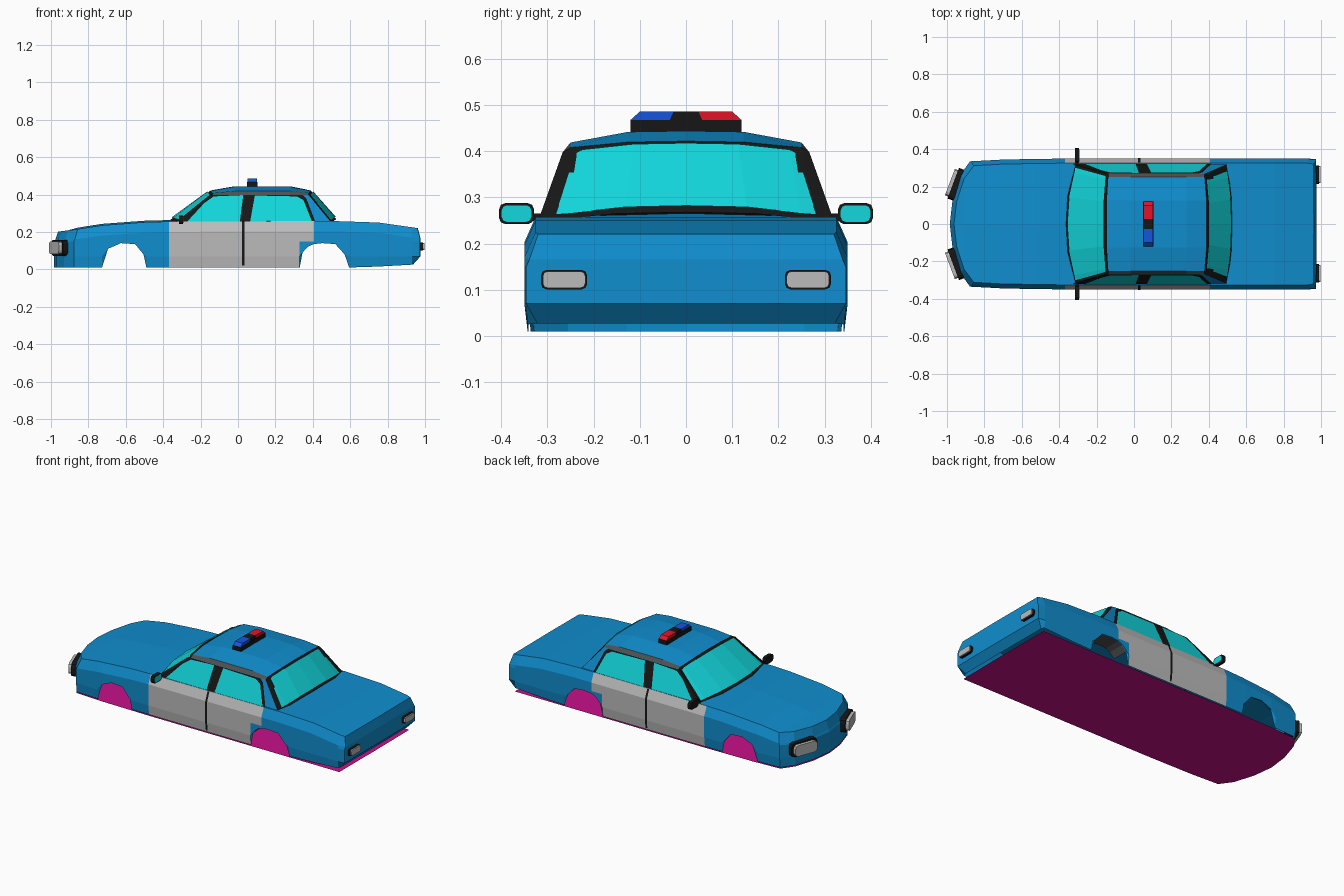
import bpy, bmesh, math
from mathutils import Vector

if "Cube" in bpy.data.objects:
    bpy.data.objects.remove(bpy.data.objects["Cube"])

COL = dict(blue=(.005, .27, .62), cyan=(.006, .68, .72), black=(.008, .008, .008),
           trim=(.08, .08, .08), grey=(.5, .5, .5), floor=(.58, .005, .25),
           red=(.75, .007, .02), lamp=(.008, .09, .72))
MAT = {}
for n, c in COL.items():
    MAT[n] = bpy.data.materials.new(n)
    MAT[n].diffuse_color = (*c, 1)


def part(name, verts, faces, mats, ids=None, mirror=True, centre=(0, 0, .15)):
    """Mesh from points, optionally mirrored over y, faces turned outward."""
    bm = bmesh.new()
    for s in ((1, -1) if mirror else (1,)):
        vs = [bm.verts.new((x, y * s, z)) for x, y, z in verts]
        for i, f in enumerate(faces):
            bm.faces.new([vs[k] for k in f]).material_index = ids[i] if ids else 0
    bmesh.ops.remove_doubles(bm, verts=bm.verts, dist=.0008)
    c = Vector(centre)
    for f in bm.faces:
        f.normal_update()
        if f.normal.dot(f.calc_center_median() - c) < 0:
            f.normal_flip()
    me = bpy.data.meshes.new(name)
    bm.to_mesh(me)
    bm.free()
    for m in mats:
        me.materials.append(MAT[m])
    ob = bpy.data.objects.new(name, me)
    bpy.context.collection.objects.link(ob)
    return ob


def grid(name, cols, mats, pick=None, **kw):
    """Loft through columns of equally many points."""
    n = len(cols[0])
    faces, ids = [], []
    for i in range(len(cols) - 1):
        for j in range(n - 1):
            a = i * n + j
            faces.append((a, a + 1, a + n + 1, a + n))
            ids.append(pick(i, j) if pick else 0)
    return part(name, [p for c in cols for p in c], faces, mats, ids, **kw)


def box(name, loc, size, mat, rot=0, bevel=0, axis='X'):
    """Box whose four edges along x are chamfered."""
    bm = bmesh.new()
    bmesh.ops.create_cube(bm, size=1)
    for v in bm.verts:
        v.co = Vector([a * b for a, b in zip(v.co, size)])
    if bevel:
        es = [e for e in bm.edges if abs(e.verts[0].co.x - e.verts[1].co.x) > 1e-5]
        bmesh.ops.bevel(bm, geom=es, offset=bevel, segments=2, profile=.5, affect='EDGES')
    me = bpy.data.meshes.new(name)
    bm.to_mesh(me)
    bm.free()
    me.materials.append(MAT[mat])
    ob = bpy.data.objects.new(name, me)
    ob.location, ob.rotation_euler.z = loc, rot
    bpy.context.collection.objects.link(ob)


TOPS = [(-1, .2), (-.877, .215), (-.73, .235), (-.5, .252), (-.35, .256),
        (.52, .258), (.76, .25), (.93, .225), (1, .218)]


def top(x):
    for (a, p), (b, q) in zip(TOPS, TOPS[1:]):
        if x <= b:
            return p + (q - p) * (x - a) / (b - a)


# Lower body: columns (x, half width, bottom z) run round the plan outline
plan = [(-.985, 0, .01), (-.97, .13, .01), (-.93, .26, .01), (-.877, .335, .01),
        (-.727, .343, .01), (-.695, .345, .11), (-.626, .346, .14), (-.55, .347, .135),
        (-.505, .348, .08), (-.49, .348, .01), (-.37, .35, .01), (0, .35, .01),
        (.33, .35, .01), (.345, .35, .09), (.375, .35, .122), (.405, .35, .135),
        (.45, .35, .14), (.52, .35, .135), (.57, .35, .08), (.594, .35, .01),
        (.75, .35, .015), (.93, .35, .025), (.974, .346, .027), (.976, 0, .027)]
cols = []
for x, w, b in plan:
    t = top(x)
    fy = (.98, 1, 1, 1, .93)
    fx = (1,) * 5
    if x < -.85:
        fx = (1, 1, 1, .995, .977)
    elif x > .95:
        fx, fy = (.96, 1, 1, 1, .985), (.93, 1, 1, .98, .925)
    zs = (b, max(b, .07), max(b, min(.15, t - .065)), t - .055, t)
    c = [(x * p, w * q, z) for p, q, z in zip(fx, fy, zs)]
    cols.append(c + [(x * fx[4], 0, t + (.008 if -.9 < x < .4 else 0))])


def door(i, j):
    x = (plan[i][0] + plan[i + 1][0]) / 2
    return int((-.37 < x < .33 and j < 4) or (.33 < x < .405 and j in (2, 3)))


grid("car_body", cols, ["blue", "grey"], door)

# Floor pan
edge = [(x * (.96 if abs(x) > .95 and x > 0 else 1), w * .98) for x, w, b in plan]
outline = edge + [(x, -w) for x, w in edge[-2:0:-1]]
part("floor_pan", [(x, y, .003) for x, y in outline], [range(len(outline))], ["floor"], mirror=False)

# Rear wheel well liners
arch = [(x, b) for x, w, b in plan[13:18]]
grid("wheel_well_liner", [[(x, .345, z), (x, .24, z)] for x, z in arch], ["trim"],
     centre=(.45, .3, .5))

# Cabin: roof and sides
def rib(xt, xe, xb, drop):
    return [(xt, 0, .444 - drop), (xt, .125, .442 - drop), (xe, .25, .419 - drop * .5),
            (xe, .267, .398), (xb, .32, .25)]


ribs = [rib(-.145, -.137, -.32, .022), rib(-.02, -.02, -.02, 0),
        rib(.28, .28, .3, 0), rib(.388, .378, .5, .022)]
grid("cabin", ribs, ["blue", "trim"], lambda i, j: int(j == 2))


# Windscreen and rear window: dark surround with glass over it
def screen(name, bot, tp, out, sy):
    for nm, mat, v0, v1, s, off in ((name + "_surround", "black", 0, 1, 1, 0),
                                    (name + "_glass", "cyan", .06, .94, sy, .005)):
        c = []
        for b, t in zip(bot, tp):
            b, t = Vector(b), Vector(t)
            pair = [b.lerp(t, v) for v in (v0, v1)]
            c.append([(p.x + out * off, p.y * s, p.z + off) for p in pair])
        grid(nm, c, [mat])


screen("windscreen", [(-.365, 0, .262), (-.355, .15, .26), (-.325, .29, .252), (-.32, .32, .25)],
       ribs[0][:4], -1, .95)
screen("rear_window", [(.525, 0, .268), (.52, .15, .265), (.505, .28, .252), (.5, .32, .25)],
       ribs[3][:4], 1, .89)


# Side windows lie on the sloping cabin side
def side(name, pts, mat, off):
    part(name, [(x, .32 - .358 * (z - .25) + off, z) for x, z in pts], [range(len(pts))], [mat])


side("side_window_frame", [(-.335, .25), (-.15, .398), (.345, .398), (.365, .38), (.415, .25)], "black", .003)
side("front_side_glass", [(-.27, .257), (-.18, .355), (-.13, .39), (.028, .397), (.01, .257)], "cyan", .006)
side("rear_side_glass", [(.065, .257), (.09, .395), (.315, .39), (.35, .37), (.395, .257)], "cyan", .006)

# Door gap and window sill strips
seam = [(.347, .02), (.353, .07), (.353, .2), (.33, .256)]
grid("door_gap", [[(x, y, z) for y, z in seam] for x in (.022, .035)], ["black"])

# Lamps and wing mirrors
for s, tag in ((1, "left"), (-1, "right")):
    box("headlight_base_" + tag, (-.95, s * .212, .115), (.035, .175, .085), "black", -.36 * s, .022)
    box("headlight_lens_" + tag, (-.968, s * .218, .115), (.035, .15, .068), "grey", -.36 * s, .02)
    box("tail_light_base_" + tag, (.978, s * .264, .122), (.02, .1, .042), "black", 0, .012)
    box("tail_light_lens_" + tag, (.984, s * .264, .122), (.024, .092, .036), "grey", 0, .01)
    box("mirror_shell_" + tag, (-.305, s * .367, .265), (.022, .076, .046), "black", 0, .014)
    box("mirror_glass_" + tag, (-.296, s * .367, .265), (.008, .064, .036), "cyan", 0, .011)
    box("mirror_arm_" + tag, (-.305, s * .328, .257), (.018, .03, .016), "black")


# Roof light bar
def prism(name, prof, x0, x1, mat):
    n = len(prof)
    v = [(x, y, z) for x in (x0, x1) for y, z in prof]
    f = [range(n), range(n, 2 * n)] + [(i, (i + 1) % n, n + (i + 1) % n, n + i) for i in range(n)]
    c = sum((Vector(p) for p in v), Vector()) / len(v)
    part(name, v, f, [mat], mirror=False, centre=c)


prism("light_bar_base", [(-.12, .442), (.12, .442), (.12, .468), (-.12, .468)], .047, .105, "black")
prism("light_bar_middle", [(-.035, .468), (.035, .468), (.027, .486), (-.027, .486)], .05, .102, "black")
prism("light_bar_red_lens", [(.035, .468), (.12, .468), (.1, .486), (.027, .486)], .05, .102, "red")
prism("light_bar_blue_lens", [(-.12, .468), (-.035, .468), (-.027, .486), (-.1, .486)], .05, .102, "lamp")

for m in bpy.data.materials:
    if m.users and not m.is_grease_pencil:
        m.use_nodes = True
        m.node_tree.nodes["Principled BSDF"].inputs["Base Color"].default_value = m.diffuse_color
